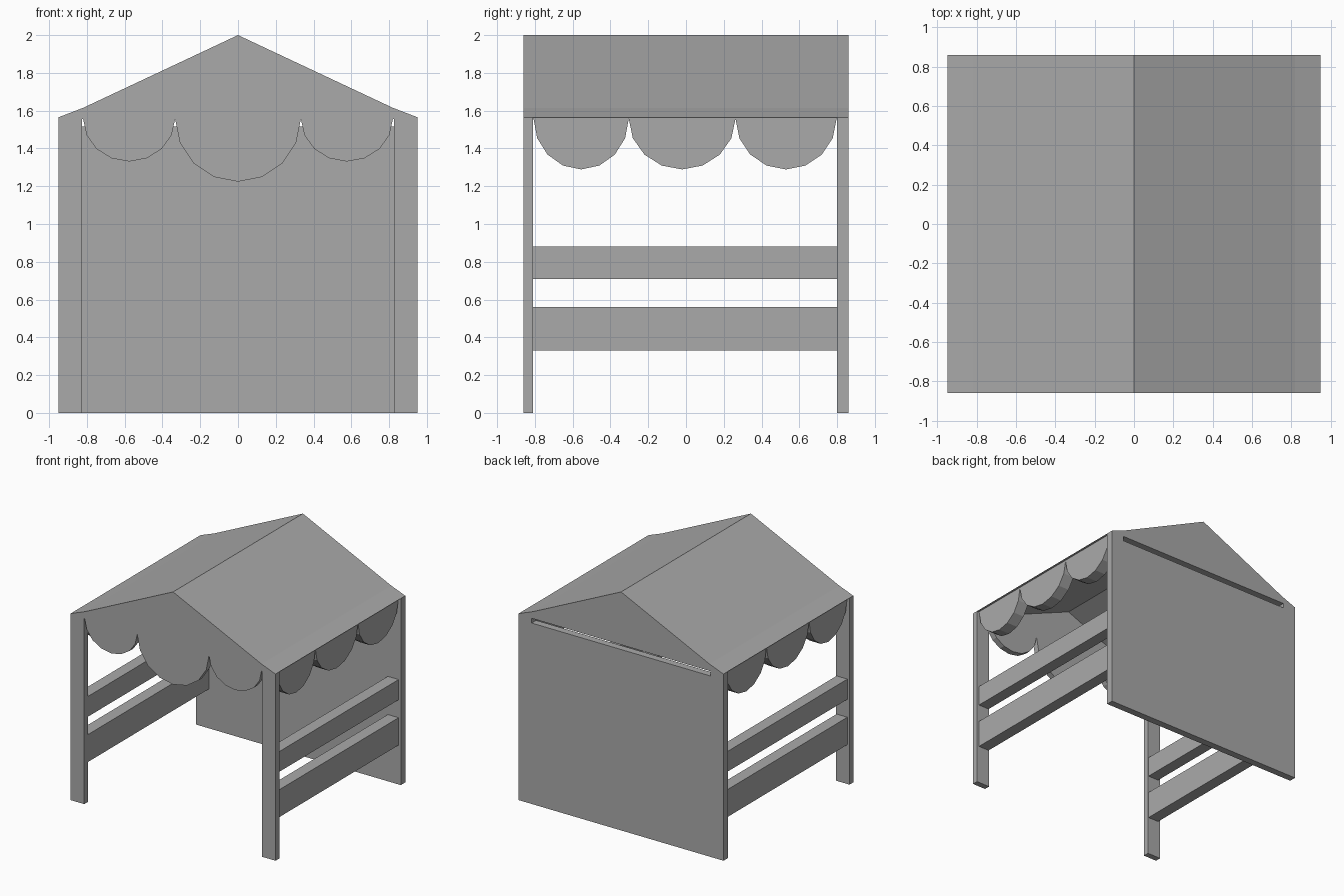
import bpy, bmesh, math

cube = bpy.data.objects.get("Cube")
if cube:
    bpy.data.objects.remove(cube)

grey = bpy.data.materials.new("plain_grey")
grey.use_nodes = True
GREY = (0.4, 0.4, 0.4, 1)
grey.diffuse_color = GREY
grey.node_tree.nodes["Principled BSDF"].inputs["Base Color"].default_value = GREY

# Main dimensions
HALF_W, FRONT, BACK = 0.95, -0.86, 0.86
POST_IN, FRONT_IN, BACK_IN = 0.825, -0.81, 0.80
EAVE, RIDGE, NOTCH = 1.565, 2.0, 1.557
ROOF_LINE = [(HALF_W, EAVE), (0.82, 1.615), (0, RIDGE)]


def mirrored_prism(name, profile, axis, start, end):
    """Extrude a profile along x or y, then mirror it across x = 0."""
    bm = bmesh.new()
    if axis == "y":
        points = [(x, start, z) for x, z in profile]
        move = (0, end - start, 0)
    else:
        points = [(start, y, z) for y, z in profile]
        move = (end - start, 0, 0)
    face = bm.faces.new([bm.verts.new(p) for p in points])
    result = bmesh.ops.extrude_face_region(bm, geom=[face], use_keep_orig=True)
    verts = [g for g in result["geom"] if isinstance(g, bmesh.types.BMVert)]
    bmesh.ops.translate(bm, verts=verts, vec=move)
    bmesh.ops.recalc_face_normals(bm, faces=bm.faces)
    # Open the halves where they join
    seam = [f for f in bm.faces if all(abs(v.co.x) < 1e-5 for v in f.verts)]
    bmesh.ops.delete(bm, geom=seam, context="FACES")
    mesh = bpy.data.meshes.new(name)
    bm.to_mesh(mesh)
    bm.free()
    mesh.materials.append(grey)
    obj = bpy.data.objects.new(name, mesh)
    bpy.context.collection.objects.link(obj)
    mirror = obj.modifiers.new("mirror", "MIRROR")
    mirror.use_clip = True
    return obj


def scallop(left, right, depth, first=0, steps=8):
    """Points of a hanging half ellipse, from left to right."""
    mid, radius = (left + right) / 2, (right - left) / 2
    return [(mid - radius * math.cos(math.pi * i / steps),
             NOTCH - depth * math.sin(math.pi * i / steps))
            for i in range(first, steps + 1)]


# Front: posts, gable and scalloped valance in one board
front = scallop(-0.333, 0.333, 0.333, first=4)
front += scallop(0.333, 0.82, 0.226)[1:]
front += [(POST_IN, NOTCH), (POST_IN, 0), (HALF_W, 0)] + ROOF_LINE
mirrored_prism("front_board", front, "y", FRONT, FRONT_IN)

# Back: full wall with a long slot under the gable
slot = [(0, 1.557), (0.83, 1.557), (0.83, 1.517), (0, 1.517)]
mirrored_prism("back_wall", [(0, 0), (HALF_W, 0)] + ROOF_LINE + slot,
               "y", BACK_IN, BACK)

# Roof slab
mirrored_prism("roof", ROOF_LINE + [(0, 1.91), (0.83, EAVE)],
               "y", FRONT_IN, BACK_IN)

# Side rails
for name, low, high in (("lower_rail", 0.33, 0.56), ("upper_rail", 0.71, 0.88)):
    rail = [(FRONT_IN, low), (BACK_IN, low), (BACK_IN, high), (FRONT_IN, high)]
    mirrored_prism(name, rail, "x", 0.83, 0.93)

# Side valances
edges = [-0.807, -0.303, 0.262, 0.797]
side = [(FRONT_IN, EAVE), (FRONT_IN, NOTCH)]
for a, b in zip(edges, edges[1:]):
    side += scallop(a, b, 0.268)[(1 if a > edges[0] else 0):]
side += [(BACK_IN, NOTCH), (BACK_IN, EAVE)]
mirrored_prism("side_valance", side, "x", 0.83, 0.93)
